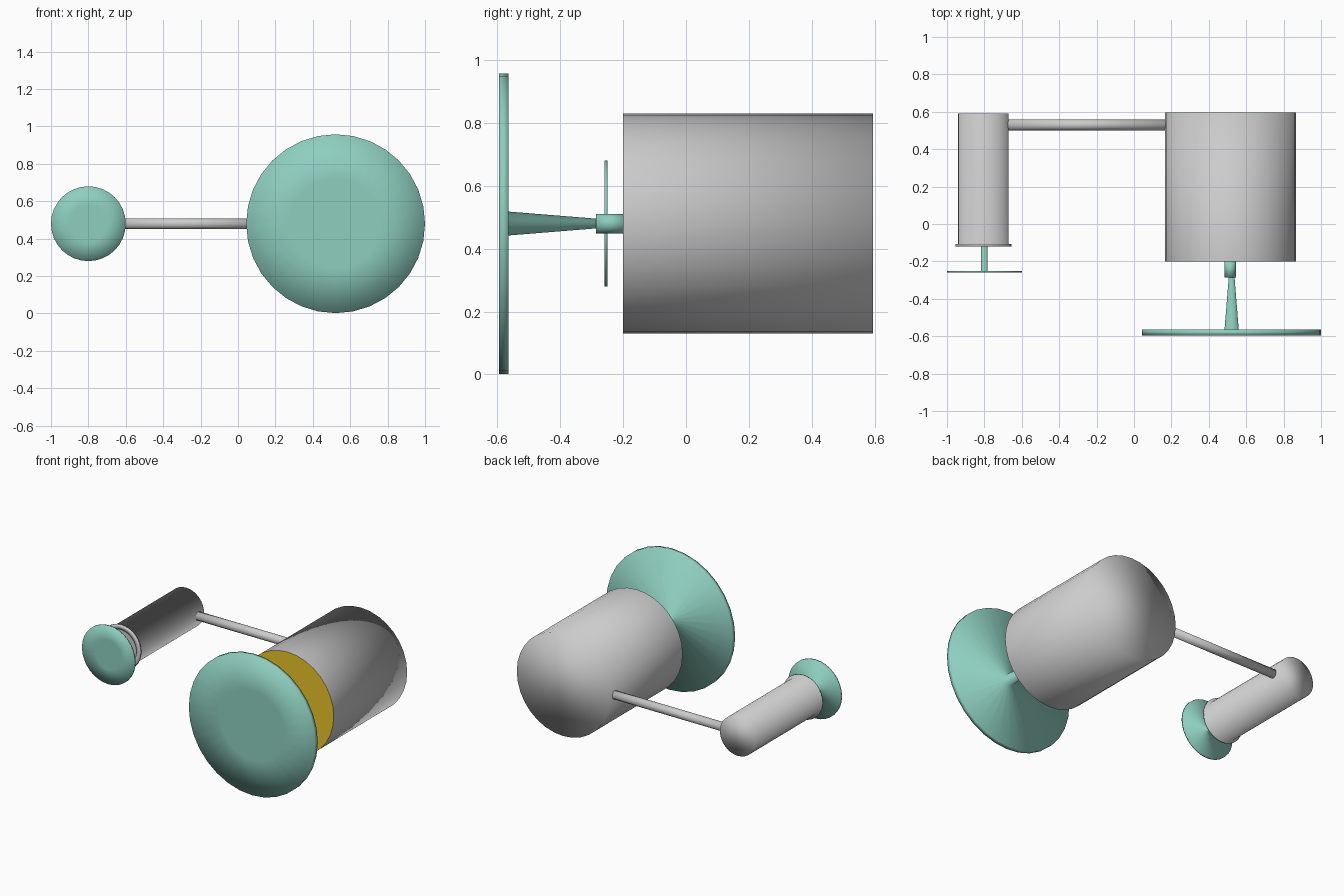
import bpy, bmesh, math
from mathutils import Vector

if "Cube" in bpy.data.objects:
    bpy.data.objects.remove(bpy.data.objects["Cube"])

SIDES = 32
Z = 0.48


def material(name, color):
    m = bpy.data.materials.new(name)
    m.diffuse_color = (*color, 1)
    m.use_nodes = True
    m.node_tree.nodes["Principled BSDF"].inputs["Base Color"].default_value = m.diffuse_color
    return m


def lathe(name, origin, profile, axis='Y', cap_start=True, cap_end=True,
          mat=None, smooth=True, sides=SIDES):
    """Spin (radius, position) pairs round an axis; ends become n-gon caps."""
    bm = bmesh.new()
    rings = []
    for r, t in profile:
        ring = []
        for i in range(sides):
            a = 2 * math.pi * i / sides
            u, v = r * math.cos(a), r * math.sin(a)
            ring.append(bm.verts.new((u, t, v) if axis == 'Y' else (t, u, v)))
        rings.append(ring)
    for a, b in zip(rings, rings[1:]):
        for i in range(sides):
            j = (i + 1) % sides
            bm.faces.new((a[i], a[j], b[j], b[i]))
    if cap_start:
        bm.faces.new(rings[0])
    if cap_end and len(rings) > 1:
        bm.faces.new(rings[-1][::-1])
    bmesh.ops.recalc_face_normals(bm, faces=bm.faces)
    # Single discs face the front
    if len(rings) == 1:
        for f in bm.faces:
            f.normal_update()
            if f.normal.y > 0:
                f.normal_flip()
    for f in bm.faces:
        f.smooth = smooth
    me = bpy.data.meshes.new(name)
    bm.to_mesh(me)
    bm.free()
    if mat:
        me.materials.append(mat)
    ob = bpy.data.objects.new(name, me)
    ob.location = Vector(origin)
    bpy.context.collection.objects.link(ob)
    return ob


green = material("mint", (0.27, 0.62, 0.52))
yellow = material("amber", (0.8, 0.55, 0.02))
pale = material("pale", (0.85, 0.85, 0.85))

big = (0.515, 0, Z)
small = (-0.805, 0, Z)

# Large cylinder, closed at the back, with its amber front face
lathe("large_cylinder", big, [(0.35, -0.2), (0.35, 0.595)], cap_start=False)
lathe("large_front_face", big, [(0.35, -0.2)], mat=yellow, smooth=False)

# Small cylinder with a thin rim round its mouth
lathe("small_cylinder", small,
      [(0.12, -0.108), (0.12, -0.12), (0.15, -0.12), (0.15, -0.108),
       (0.135, -0.108), (0.135, 0.59)], cap_start=False)
lathe("small_front_face", small, [(0.12, -0.108)], mat=pale, smooth=False)

# Connecting pipe
lathe("connecting_pipe", (0, 0.53, Z), [(0.029, -0.69), (0.029, 0.19)], axis='X')

# Large plunger: collar, tapered rod and wide plate
lathe("large_collar", big, [(0.031, -0.287), (0.031, -0.19)], mat=green)
lathe("large_plunger", (0.522, 0, Z),
      [(0.24, -0.595), (0.478, -0.595), (0.478, -0.565), (0.038, -0.565),
       (0.015, -0.28)], mat=green)

# Small plunger: thin rod and plate
lathe("small_plunger", (-0.8, 0, Z),
      [(0.1, -0.26), (0.2, -0.26), (0.2, -0.25), (0.017, -0.25),
       (0.017, -0.1)], mat=green)
